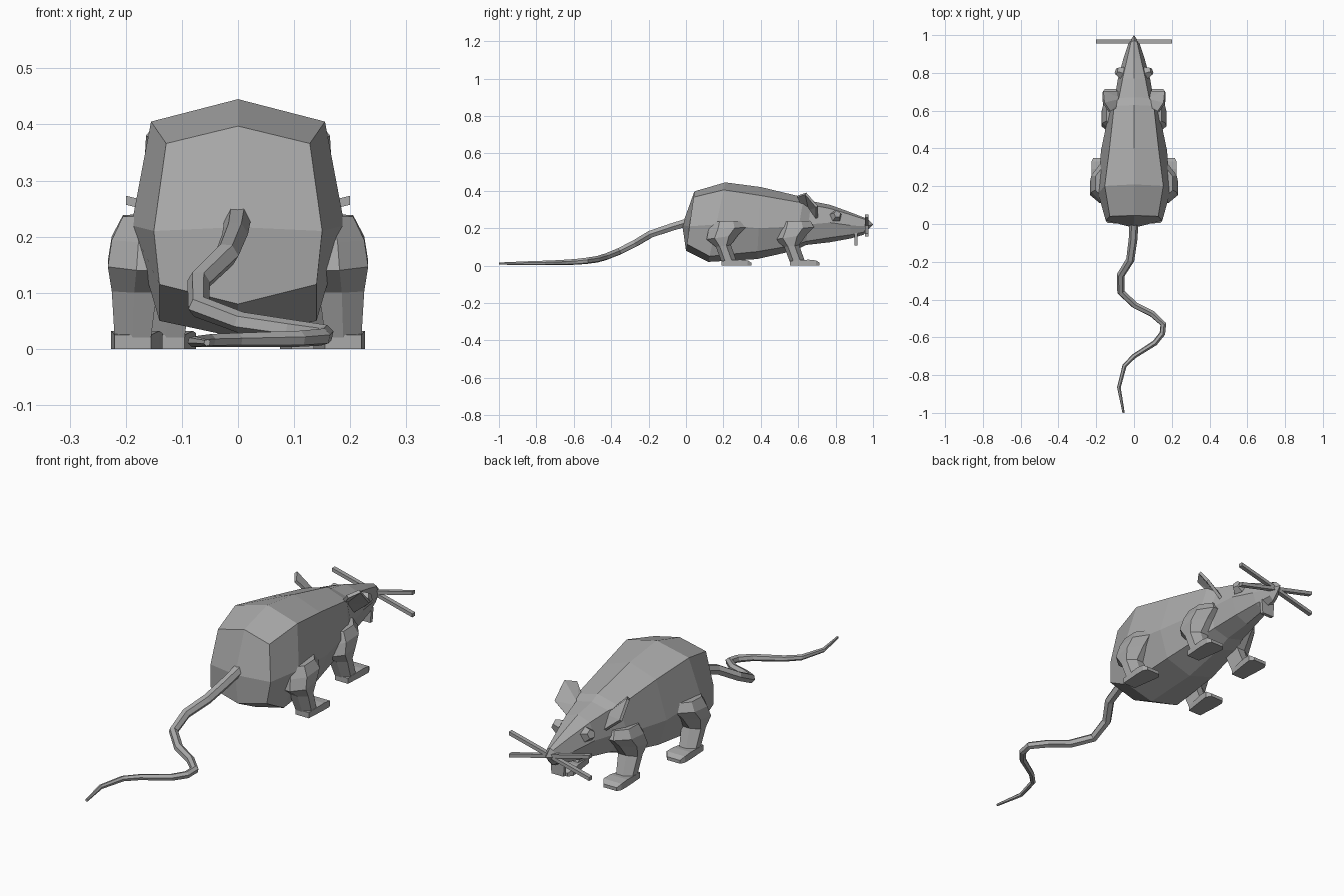
import bpy
import bmesh
from mathutils import Matrix, Vector

old = bpy.data.objects.get("Cube")
if old:
    bpy.data.objects.remove(old, do_unlink=True)


def make_material(name, colour):
    mat = bpy.data.materials.new(name)
    mat.use_nodes = True
    mat.diffuse_color = colour
    mat.node_tree.nodes["Principled BSDF"].inputs["Base Color"].default_value = colour
    return mat


GREY = make_material("grey_fur", (0.4, 0.4, 0.4, 1))


def finish(name, bm, mirror=False):
    """Turn a bmesh into a flat shaded object, optionally mirrored across x."""
    bmesh.ops.recalc_face_normals(bm, faces=bm.faces)
    mesh = bpy.data.meshes.new(name)
    bm.to_mesh(mesh)
    bm.free()
    mesh.materials.append(GREY)
    obj = bpy.data.objects.new(name, mesh)
    bpy.context.collection.objects.link(obj)
    if mirror:
        obj.modifiers.new("mirror", "MIRROR").use_mirror_merge = False
    return obj


def loft(bm, rings, tips=None):
    """Bridge rings of points; close the ends flat, or with quads to tip points."""
    loops = [[bm.verts.new(p) for p in ring] for ring in rings]
    n = len(loops[0])
    for a, b in zip(loops, loops[1:]):
        for i in range(n):
            j = (i + 1) % n
            bm.faces.new((a[i], a[j], b[j], b[i]))
    for end, loop in enumerate((loops[0], loops[-1])):
        if tips:
            tip = bm.verts.new(tips[end])
            for i in range(0, n, 2):
                bm.faces.new((loop[i], loop[i + 1], loop[(i + 2) % n], tip))
        else:
            bm.faces.new(loop)


# Body and head: eight sided rings from rump to nose
# (top y, bottom y, top z, upper x z, middle x z, lower x z, bottom z)
SECTIONS = [
    (0.045, 0.0, 0.397, 0.128, 0.366, 0.15, 0.21, 0.14, 0.115, 0.08),
    (0.21, 0.12, 0.445, 0.155, 0.405, 0.19, 0.22, 0.14, 0.05, 0.02),
    (0.4, 0.38, 0.42, 0.13, 0.375, 0.175, 0.2, 0.13, 0.075, 0.035),
    (0.63, 0.58, 0.365, 0.105, 0.335, 0.13, 0.21, 0.1, 0.11, 0.08),
    (0.67, 0.64, 0.345, 0.08, 0.325, 0.105, 0.22, 0.08, 0.13, 0.11),
    (0.77, 0.77, 0.325, 0.06, 0.305, 0.085, 0.23, 0.06, 0.15, 0.125),
    (0.88, 0.88, 0.285, 0.035, 0.272, 0.055, 0.215, 0.04, 0.165, 0.145),
    (0.97, 0.95, 0.25, 0.015, 0.243, 0.028, 0.21, 0.02, 0.18, 0.165),
]


def body_ring(y_top, y_low, top, ux, uz, mx, mz, lx, lz, low):
    def place(x, z):
        t = (top - z) / (top - low)
        return (x, y_top + (y_low - y_top) * t, z)
    side = [(ux, uz), (mx, mz), (lx, lz)]
    outline = [(0, top)] + side + [(0, low)] + [(-x, z) for x, z in reversed(side)]
    return [place(x, z) for x, z in outline]


bm = bmesh.new()
loft(bm, [body_ring(*s) for s in SECTIONS], [(0, -0.02, 0.217), (0, 1.0, 0.22)])
finish("body_and_head", bm)

# Legs: (rear y z, front y z, inner x, outer x) from hip to ankle
LEG = [
    (0.14, 0.235, 0.3, 0.24, 0.13, 0.205),
    (0.12, 0.19, 0.32, 0.205, 0.13, 0.225),
    (0.11, 0.14, 0.28, 0.165, 0.13, 0.232),
    (0.16, 0.1, 0.24, 0.11, 0.145, 0.225),
    (0.19, 0.02, 0.27, 0.025, 0.155, 0.22),
]
# Feet: (y, inner x, outer x, height) from heel to toes
FOOT = [
    (0.19, 0.155, 0.22, 0.025),
    (0.29, 0.14, 0.226, 0.032),
    (0.33, 0.135, 0.226, 0.028),
    (0.35, 0.15, 0.215, 0.015),
]


def leg_ring(ry, rz, fy, fz, inner, outer):
    rear, front = Vector((0, ry, rz)), Vector((0, fy, fz))
    middle = (inner + outer) / 2
    outline = [(inner, 0), (inner, 1), (middle, 1), (outer, 0.7), (outer, 0.25), (middle, 0)]
    return [rear.lerp(front, t) + Vector((x, 0, 0)) for x, t in outline]


def make_legs(name, shift):
    bm = bmesh.new()
    loft(bm, [leg_ring(*s) for s in LEG])
    loft(bm, [[(a, y, 0), (b, y, 0), (b, y, h), (a, y, h)] for y, a, b, h in FOOT])
    bmesh.ops.translate(bm, verts=bm.verts, vec=shift)
    finish(name, bm, mirror=True)


make_legs("hind_legs", (0, 0, 0))
make_legs("front_legs", (-0.06, 0.365, 0))

# Ears: thickened flaps
bm = bmesh.new()
EAR = [(0.07, 0.66, 0.3), (0.085, 0.7, 0.25), (0.165, 0.7, 0.315),
       (0.16, 0.64, 0.385), (0.13, 0.595, 0.37), (0.085, 0.62, 0.32)]
ear = [bm.verts.new(p) for p in EAR]
for i in (1, 2, 3, 4):
    bm.faces.new((ear[0], ear[i], ear[i + 1]))
ears = finish("ears", bm, mirror=True)
thick = ears.modifiers.new("thickness", "SOLIDIFY")
thick.thickness = 0.014
thick.offset = 0

# Eyes: five sided studs facing outward and a little upward
bm = bmesh.new()
aim = Vector((0.85, 0.25, 0.35)).to_track_quat("Z", "Y").to_matrix().to_4x4()
bmesh.ops.create_cone(bm, cap_ends=True, segments=5, radius1=0.034, radius2=0.02,
                      depth=0.03, matrix=Matrix.Translation((0.08, 0.805, 0.27)) @ aim)
finish("eyes", bm, mirror=True)

# Whiskers: two straight bars on each side of the nose
bm = bmesh.new()
for rise in (0.05, -0.05):
    rings = []
    for x, z in ((0, 0.215), (0.2, 0.215 + rise)):
        rings.append([(x, 0.966 + dy, z + dz) for dy, dz in
                      ((-0.01, -0.008), (0.01, -0.008), (0.01, 0.008), (-0.01, 0.008))])
    loft(bm, rings)
finish("whiskers", bm, mirror=True)

# Front teeth: small plate under the muzzle
bm = bmesh.new()
loft(bm, [[(-w, y, z), (w, y, z), (w, y + 0.016, z), (-w, y + 0.016, z)]
          for w, y, z in ((0.035, 0.9, 0.175), (0.03, 0.9, 0.108))])
finish("front_teeth", bm)

# Tail: tapering six sided tube (x, y, z, radius)
TAIL = [
    (0, 0.02, 0.235, 0.024), (-0.005, -0.08, 0.205, 0.023), (-0.02, -0.19, 0.168, 0.022),
    (-0.07, -0.27, 0.12, 0.021), (-0.07, -0.36, 0.075, 0.02), (0.005, -0.43, 0.047, 0.019),
    (0.095, -0.475, 0.034, 0.018), (0.155, -0.53, 0.026, 0.017), (0.15, -0.58, 0.021, 0.016),
    (0.11, -0.63, 0.018, 0.015), (0, -0.7, 0.016, 0.013), (-0.05, -0.75, 0.015, 0.012),
    (-0.08, -0.865, 0.013, 0.01), (-0.055, -1.0, 0.011, 0.006),
]
curve = bpy.data.curves.new("tail", "CURVE")
curve.dimensions = "3D"
curve.bevel_depth = 1
curve.bevel_resolution = 1
curve.use_fill_caps = True
spline = curve.splines.new("POLY")
spline.points.add(len(TAIL) - 1)
spline.use_smooth = False
for point, (x, y, z, radius) in zip(spline.points, TAIL):
    point.co = (x, y, z, 1)
    point.radius = radius
curve.materials.append(GREY)
bpy.context.collection.objects.link(bpy.data.objects.new("tail", curve))
